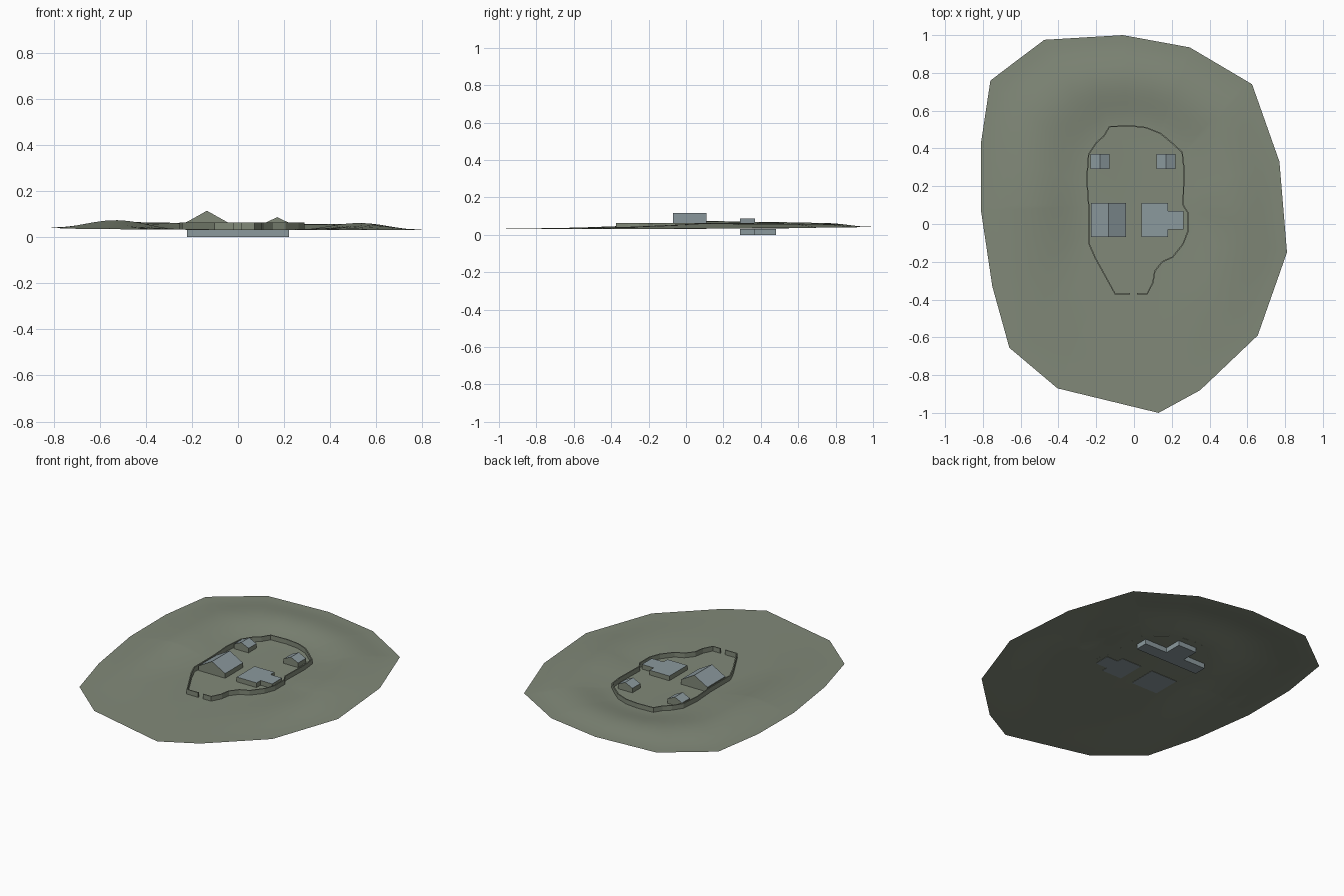
import bpy, bmesh, math
from mathutils import Vector
from mathutils.geometry import intersect_line_line_2d

cube = bpy.data.objects.get("Cube")
if cube:
    bpy.data.objects.remove(cube, do_unlink=True)


def make_material(name, colour):
    mat = bpy.data.materials.new(name)
    mat.use_nodes = True
    mat.diffuse_color = (*colour, 1)
    mat.node_tree.nodes["Principled BSDF"].inputs["Base Color"].default_value = (*colour, 1)
    return mat


earth = make_material("grey_green_earth", (0.22, 0.25, 0.19))
slate = make_material("blue_grey_slate", (0.26, 0.32, 0.34))

FLOOR = 0.033
EAVES = 0.063
CENTRE = Vector((0, 0.1))

# Outer edge of the land, and the walled yard starting and ending at its gate
rim = [Vector(p) for p in (
    (-.81, .43), (-.76, .76), (-.475, .975), (-.06, 1), (.295, .935),
    (.625, .74), (.77, .33), (.81, -.15), (.655, -.59), (.35, -.88),
    (.13, -1), (-.405, -.87), (-.66, -.655), (-.75, -.33), (-.81, .07))]
yard = [Vector(p) for p in (
    (-.02, -.37), (-.1, -.37), (-.155, -.27), (-.205, -.18), (-.24, -.1),
    (-.24, .1), (-.25, .24), (-.24, .37), (-.2, .43), (-.16, .465),
    (-.13, .515), (-.02, .52), (.065, .51), (.14, .48), (.2, .43),
    (.255, .38), (.265, .29), (.26, .1), (.285, .06), (.285, -.04),
    (.26, -.105), (.205, -.175), (.15, -.2), (.11, -.25), (.1, -.31),
    (.07, -.37), (.015, -.37))]


def finish(name, bm, materials):
    bmesh.ops.recalc_face_normals(bm, faces=bm.faces)
    mesh = bpy.data.meshes.new(name)
    bm.to_mesh(mesh)
    bm.free()
    for mat in materials:
        mesh.materials.append(mat)
    obj = bpy.data.objects.new(name, mesh)
    bpy.context.collection.objects.link(obj)
    return obj


def outline_hit(outline, direction):
    """Point where a ray from the centre meets an outline."""
    far = CENTRE + direction * 3
    hits = []
    for i, a in enumerate(outline):
        b = outline[(i + 1) % len(outline)]
        grow = (b - a) * 0.0001
        hit = intersect_line_line_2d(CENTRE, far, a - grow, b + grow)
        if hit:
            hits.append(hit)
    return max(hits, key=lambda h: (h - CENTRE).length)


def ground_height(direction, t):
    """Low hills left, right and behind, fading out to the front."""
    dx, dy = direction
    edge = 0.037 - 0.004 * dx + 0.005 * dy
    hill = (0.033 - 0.004 * dx - 0.011 * max(dy, 0)) * (1 + min(dy, 0))
    return FLOOR + (edge - FLOOR) * t + hill * math.sin(math.pi * t) ** 2


# Land: rings blended from the yard outline to the outer edge
def build_land():
    bm = bmesh.new()
    angles = sorted({round(math.atan2(*(p - CENTRE).yx), 3) for p in rim + yard})
    steps = 12
    rings = [[] for _ in range(steps + 1)]
    for angle in angles:
        d = Vector((math.cos(angle), math.sin(angle)))
        inner, outer = outline_hit(yard, d), outline_hit(rim, d)
        for k, ring in enumerate(rings):
            t = k / steps
            ring.append(bm.verts.new((*inner.lerp(outer, t), ground_height(d, t))))
    count = len(angles)
    for a, b in zip(rings, rings[1:]):
        for i in range(count):
            j = (i + 1) % count
            bm.faces.new((a[i], b[i], b[j], a[j]))
    bm.faces.new(rings[0])
    bmesh.ops.recalc_face_normals(bm, faces=bm.faces)
    if sum(f.normal.z for f in bm.faces) < 0:
        bmesh.ops.reverse_faces(bm, faces=bm.faces)
    mesh = bpy.data.meshes.new("land")
    bm.to_mesh(mesh)
    bm.free()
    mesh.materials.append(earth)
    land = bpy.data.objects.new("land", mesh)
    bpy.context.collection.objects.link(land)
    bpy.context.view_layer.objects.active = land
    land.select_set(True)
    bpy.ops.object.shade_smooth_by_angle(angle=math.radians(30))
    land.select_set(False)


# Yard wall: a thin upright ribbon with a gap for the gate
def build_wall():
    bm = bmesh.new()
    low = [bm.verts.new((*p, FLOOR)) for p in yard]
    high = [bm.verts.new((*p, EAVES)) for p in yard]
    for i in range(len(yard) - 1):
        bm.faces.new((low[i], low[i + 1], high[i + 1], high[i]))
    wall = finish("yard_wall", bm, [earth])
    thick = wall.modifiers.new("thickness", "SOLIDIFY")
    thick.thickness = 0.007
    thick.offset = 0


def prism(name, profile, sweep, materials):
    """Extrude a closed profile; sloped and level faces take the second material."""
    bm = bmesh.new()
    face = bm.faces.new([bm.verts.new(p) for p in profile])
    result = bmesh.ops.extrude_face_region(bm, geom=[face])
    moved = [v for v in result["geom"] if isinstance(v, bmesh.types.BMVert)]
    bmesh.ops.translate(bm, verts=moved, vec=sweep)
    bmesh.ops.recalc_face_normals(bm, faces=bm.faces)
    bm.normal_update()
    for f in bm.faces:
        f.material_index = int(abs(f.normal.z) > 0.3)
    return finish(name, bm, materials)


def gabled_house(name, x, half, front, back, base, ridge):
    profile = [(x - half, front, base), (x + half, front, base),
               (x + half, front, EAVES), (x, front, ridge), (x - half, front, EAVES)]
    prism(name, profile, (0, back - front, 0), [earth, slate])


def tee_outline(length, depth, wing, reach):
    """T plan with its back on the x axis and its wing towards +y."""
    return [(-length, 0), (length, 0), (length, depth), (wing, depth),
            (wing, reach), (-wing, reach), (-wing, depth), (-length, depth)]


build_land()
build_wall()

# Houses with pitched roofs
UNDER = FLOOR - 0.002
gabled_house("large_house", -0.135, 0.093, -0.07, 0.11, UNDER, 0.115)
for side, x in (("right", -0.18), ("left", 0.17)):
    gabled_house("small_house_" + side, x, 0.051, 0.29, 0.37, FLOOR + 0.001, 0.087)

# Flat-roofed house with its wing towards the left wall
plan = [(0.04 + v, 0.02 - u, UNDER) for u, v in tee_outline(0.09, 0.14, 0.05, 0.222)]
prism("flat_house", plan, (0, 0, EAVES - UNDER), [earth, slate])

# Sunken building below the back of the yard
plan = [(u, 0.29 + v, 0) for u, v in tee_outline(0.222, 0.08, 0.065, 0.19)]
prism("sunken_house", plan, (0, 0, UNDER), [slate, slate])
